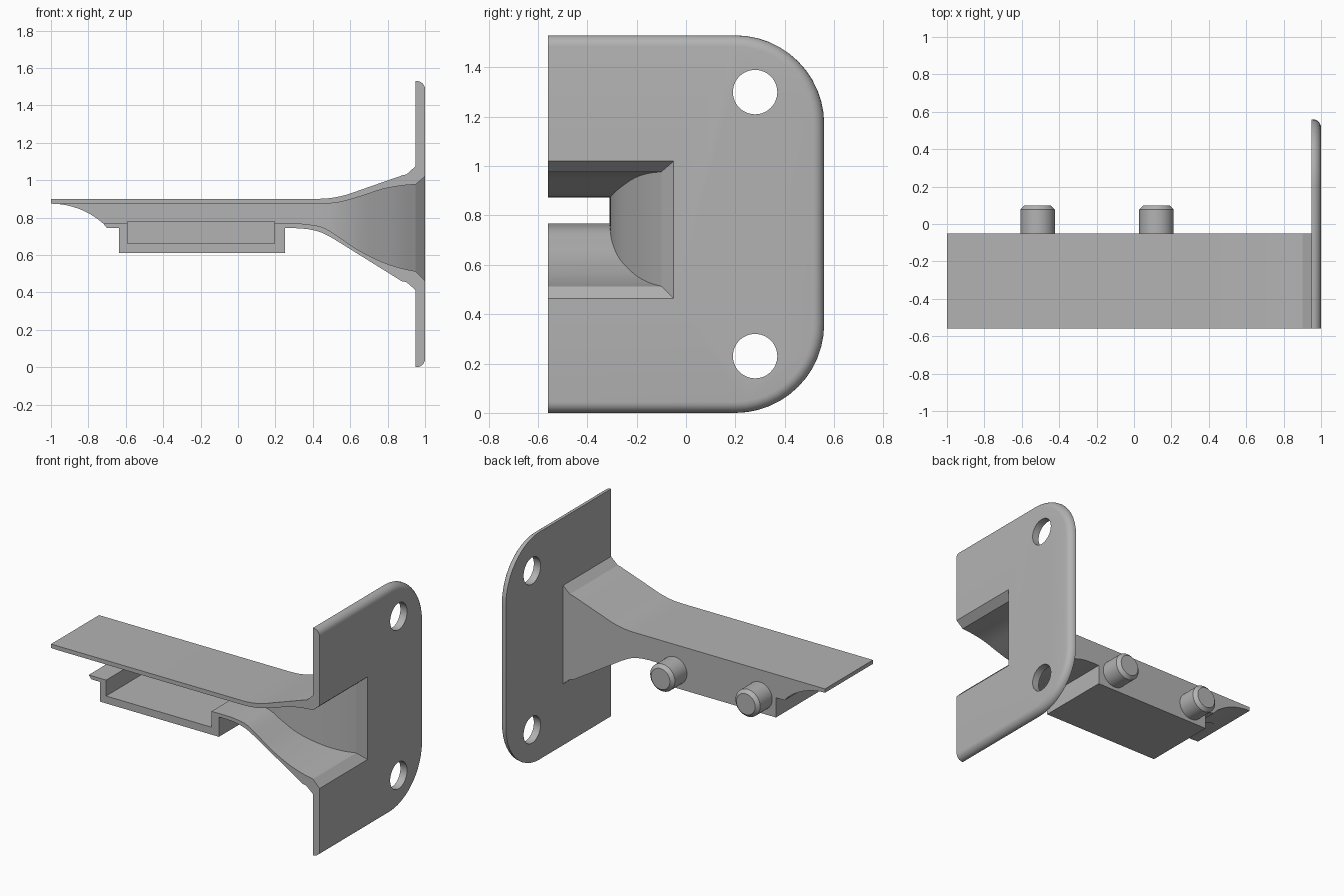
import bpy, bmesh
from math import sin, cos, pi, sqrt, radians
from mathutils import Matrix, Vector

if "Cube" in bpy.data.objects:
    bpy.data.objects.remove(bpy.data.objects["Cube"])

FRONT, BACK = -0.56, -0.05      # depth range of the arm

grey = bpy.data.materials.new("plain_grey")
grey.use_nodes = True
grey.diffuse_color = (0.45, 0.45, 0.45, 1)
grey.node_tree.nodes["Principled BSDF"].inputs["Base Color"].default_value = (0.45, 0.45, 0.45, 1)


def finish(name, bm):
    bmesh.ops.recalc_face_normals(bm, faces=bm.faces)
    mesh = bpy.data.meshes.new(name)
    bm.to_mesh(mesh)
    bm.free()
    mesh.materials.append(grey)
    obj = bpy.data.objects.new(name, mesh)
    bpy.context.collection.objects.link(obj)
    return obj


def prism(bm, points, offset):
    """Extrude a closed outline along an offset."""
    face = bm.faces.new([bm.verts.new(p) for p in points])
    out = bmesh.ops.extrude_face_region(bm, geom=[face])
    verts = [v for v in out["geom"] if isinstance(v, bmesh.types.BMVert)]
    bmesh.ops.translate(bm, vec=offset, verts=verts)


def box(name, lo, hi):
    bm = bmesh.new()
    prism(bm, [(lo[0], lo[1], lo[2]), (hi[0], lo[1], lo[2]),
               (hi[0], hi[1], lo[2]), (lo[0], hi[1], lo[2])], (0, 0, hi[2] - lo[2]))
    return finish(name, bm)


def cylinder(bm, radius, depth, matrix):
    return bmesh.ops.create_cone(bm, cap_ends=True, segments=48, radius1=radius,
                                 radius2=radius, depth=depth, matrix=matrix)["verts"]


def select(obj):
    bpy.ops.object.select_all(action='DESELECT')
    obj.select_set(True)
    bpy.context.view_layer.objects.active = obj


def cut(obj, cutter):
    select(obj)
    mod = obj.modifiers.new("cut", 'BOOLEAN')
    mod.operation, mod.solver, mod.object = 'DIFFERENCE', 'EXACT', cutter
    bpy.ops.object.modifier_apply(modifier=mod.name)


def smooth(obj):
    select(obj)
    bpy.ops.object.shade_smooth_by_angle(angle=radians(25))


def spline(points, steps=4):
    """Catmull-Rom curve through points of any dimension."""
    pts = [Vector(p) for p in points]
    pts = [pts[0]] + pts + [pts[-1]]
    result = []
    for a, b, c, d in zip(pts, pts[1:], pts[2:], pts[3:]):
        for i in range(steps):
            t = i / steps
            result.append(0.5 * (2 * b + (c - a) * t + (2 * a - 5 * b + 4 * c - d) * t * t
                                 + (3 * b - a - 3 * c + d) * t ** 3))
    return result + [pts[-1]]


# Arm: flared outline with a box underneath and a scooped tip
top = spline([(0.43, 0.9), (0.5, 0.905), (0.58, 0.922), (0.65, 0.946)]) + [(0.88, 1.026), (0.9, 1.03), (0.95, 1.075)]
under = [(0.95, 0.412), (0.9, 0.455), (0.875, 0.46)]
under += spline([(0.515, 0.684), (0.45, 0.718), (0.38, 0.737), (0.31, 0.743)])
under += [(0.25, 0.743), (0.25, 0.61), (-0.635, 0.61), (-0.635, 0.743), (-0.7, 0.743)]
radius, steps = 0.42, 12
scoop = []
for i in range(steps + 1):
    dx = 0.28 * (1 - i / steps)
    scoop.append((-1 + dx, 0.874 - radius + sqrt(radius ** 2 - dx ** 2)))
bm = bmesh.new()
prism(bm, [(p[0], FRONT, p[1]) for p in [(-1, 0.9)] + top + under + scoop], (0, BACK - FRONT, 0))
arm = finish("arm", bm)

# Flared channel cutter; each station is x, floor, ceiling, back wall
flare = spline([(0.34, 0.767, 0.872, -0.31), (0.45, 0.749, 0.873, -0.308),
                (0.54, 0.695, 0.882, -0.3), (0.645, 0.625, 0.91, -0.27),
                (0.77, 0.563, 0.951, -0.21), (0.87, 0.53, 0.97, -0.155),
                (0.95, 0.513, 0.977, -0.1)])
stations = [(-1.1, 0.767, 0.872, -0.31)] + flare + [(1.0, 0.463, 1.02, -0.05), (1.05, 0.413, 1.063, 0.0)]
bm = bmesh.new()
rings = [[bm.verts.new(p) for p in ((x, -0.8, lo), (x, back, lo), (x, back, hi), (x, -0.8, hi))]
         for x, lo, hi, back in stations]
for a, b in zip(rings, rings[1:]):
    for i in range(4):
        j = (i + 1) % 4
        bm.faces.new((a[i], a[j], b[j], b[i]))
bm.faces.new(rings[0])
bm.faces.new(rings[-1])
channel = finish("channel_cutter", bm)
pocket = box("pocket_cutter", (-0.59, -0.8, 0.66), (0.195, -0.11, 0.78))

# Wall plate: two rounded back corners and a rounded outer rim
HEIGHT, CORNER = 1.53, 0.36
outline = [(FRONT, HEIGHT), (FRONT, 0)]
for cz, start in ((CORNER, -pi / 2), (HEIGHT - CORNER, 0)):
    for i in range(13):
        a = start + i * pi / 24
        outline.append((0.56 - CORNER + CORNER * cos(a), cz + CORNER * sin(a)))
bm = bmesh.new()
prism(bm, [(0.95, y, z) for y, z in outline], (0.05, 0, 0))
rim = [e for e in bm.edges if all(v.co.x > 0.99 for v in e.verts)
       and not all(v.co.y < FRONT + 0.01 for v in e.verts)]
bmesh.ops.bevel(bm, geom=rim, offset=0.045, segments=6, profile=0.5, affect='EDGES')
plate = finish("wall_plate", bm)

# Screw holes
bm = bmesh.new()
for z in (0.23, 1.3):
    cylinder(bm, 0.09, 0.4, Matrix.Translation((0.975, 0.28, z)) @ Matrix.Rotation(pi / 2, 4, 'Y'))
holes = finish("screw_hole_cutter", bm)

cut(arm, channel)
cut(arm, pocket)
cut(plate, channel)
cut(plate, holes)
for cutter in (channel, pocket, holes):
    bpy.data.objects.remove(cutter)
smooth(arm)
smooth(plate)

# Locating pins with chamfered ends
for name, x in (("right_pin", -0.515), ("left_pin", 0.12)):
    bm = bmesh.new()
    cylinder(bm, 0.092, 0.15, Matrix.Translation((x, BACK + 0.075, 0.725)) @ Matrix.Rotation(-pi / 2, 4, 'X'))
    end = [e for e in bm.edges if all(v.co.y > 0.09 for v in e.verts)]
    bmesh.ops.bevel(bm, geom=end, offset=0.022, segments=1, affect='EDGES')
    smooth(finish(name, bm))
